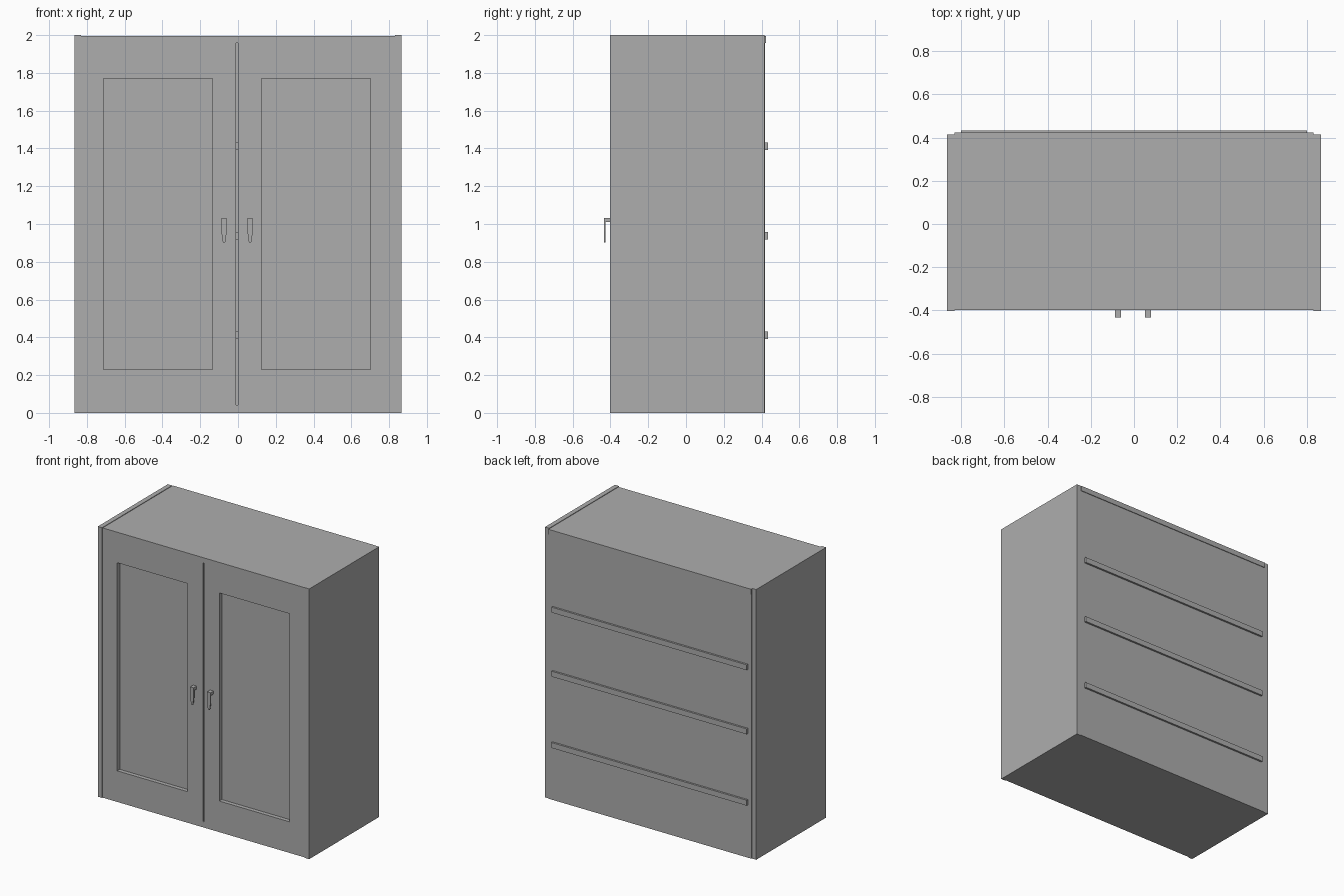
import bpy
import bmesh
from mathutils import Vector

if "Cube" in bpy.data.objects:
    bpy.data.objects.remove(bpy.data.objects["Cube"], do_unlink=True)

grey = bpy.data.materials.new("plain_grey")
grey.use_nodes = True
COLOUR = (0.42, 0.42, 0.42, 1)
grey.diffuse_color = COLOUR
grey.node_tree.nodes["Principled BSDF"].inputs["Base Color"].default_value = COLOUR


def finish(name, bm):
    bmesh.ops.recalc_face_normals(bm, faces=bm.faces)
    mesh = bpy.data.meshes.new(name)
    bm.to_mesh(mesh)
    bm.free()
    mesh.materials.append(grey)
    obj = bpy.data.objects.new(name, mesh)
    bpy.context.collection.objects.link(obj)
    return obj


def box_bm(xs, ys, zs):
    bm = bmesh.new()
    bmesh.ops.create_cube(bm, size=1)
    for v in bm.verts:
        v.co = Vector([r[0] if c < 0 else r[1] for c, r in zip(v.co, (xs, ys, zs))])
    return bm


def box(name, xs, ys, zs):
    return finish(name, box_bm(xs, ys, zs))


W, INNER = 0.865, 0.83      # outer half width, inner half width
T = 0.042                   # board thickness
FRONT, BACK = -0.397, 0.419
MID = -0.005                # line where the doors meet

# Carcass
for side, s in (("left", 1), ("right", -1)):
    box(side + "_side_panel", sorted((s * INNER, s * W)), (-0.403, 0.415), (0, 2))
box("top_board", (-INNER, INNER), (FRONT, 0.424), (2 - T, 1.996))
box("bottom_board", (-INNER, INNER), (FRONT, BACK), (0, T))
box("back_panel", (-INNER, INNER), (BACK - 0.02, BACK), (T, 2 - T))

# Shelves, whose ends pass through the back panel
for i, z in enumerate((0.39, 0.918, 1.392)):
    box(f"shelf_{i + 1}", (-0.8, 0.8), (-0.34, 0.433), (z, z + 0.04))


# Doors with a recessed panel
def door(name, xs, recess_x):
    bm = box_bm(xs, (FRONT, FRONT + 0.045), (T, 2 - T))
    bm.normal_update()
    face = min(bm.faces, key=lambda f: f.calc_center_median().y)
    bmesh.ops.inset_individual(bm, faces=[face], thickness=0.12)
    mid = face.calc_center_median()
    for v in face.verts:
        v.co.x = recess_x[0] if v.co.x < mid.x else recess_x[1]
        v.co.z = 0.23 if v.co.z < mid.z else 1.77
    rim = bmesh.ops.extrude_discrete_faces(bm, faces=[face])["faces"][0]
    for v in rim.verts:
        v.co.y += 0.03
    finish(name, bm)


# Handles: a post at the top and a plate that tapers downwards
def handle(name, x):
    box(name + "_post", (x - 0.014, x + 0.014), (-0.426, FRONT), (1.01, 1.032))
    outline = ((-0.014, 1.032), (-0.014, 0.96), (-0.008, 0.91), (-0.005, 0.902))
    points = list(outline) + [(-px, pz) for px, pz in reversed(outline)]
    bm = bmesh.new()
    face = bm.faces.new([bm.verts.new((x + px, -0.433, pz)) for px, pz in points])
    new = bmesh.ops.extrude_face_region(bm, geom=[face], use_keep_orig=True)["geom"]
    for v in new:
        if isinstance(v, bmesh.types.BMVert):
            v.co.y += 0.008
    finish(name + "_grip", bm)


for side, s in (("left", 1), ("right", -1)):
    door(side + "_door", sorted((s * INNER, MID + s * 0.005)),
         sorted((MID + s * 0.13, MID + s * 0.706)))
    handle(side + "_handle", MID + s * 0.069)
